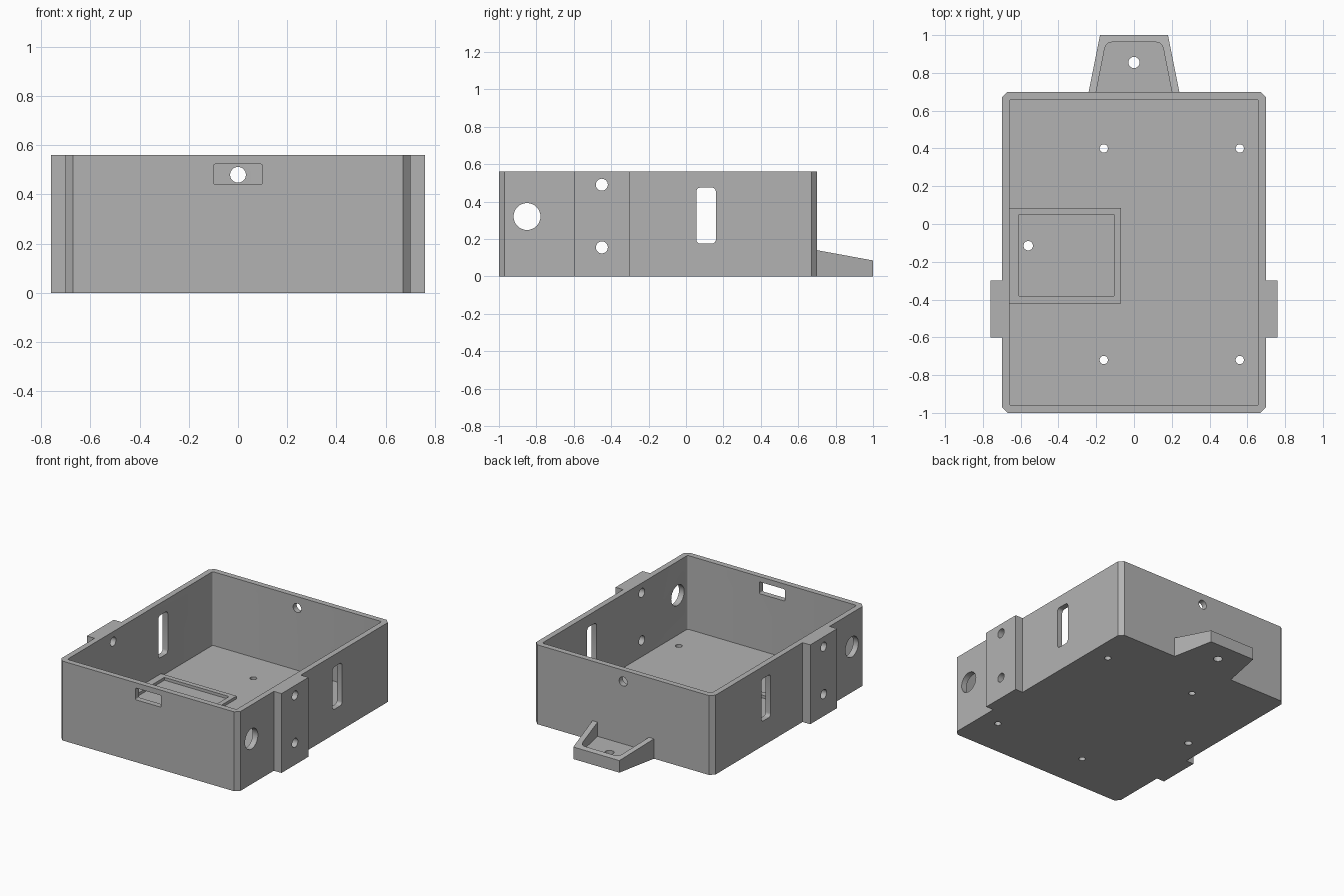
import bpy, bmesh, math

if "Cube" in bpy.data.objects:
    bpy.data.objects.remove(bpy.data.objects["Cube"])

grey = bpy.data.materials.new("light grey plastic")
grey.diffuse_color = (0.45, 0.45, 0.45, 1)
grey.use_nodes = True
grey.node_tree.nodes["Principled BSDF"].inputs["Base Color"].default_value = grey.diffuse_color


def prism(name, axis, outline, a, b):
    """Extrude a 2D outline along an axis from a to b."""
    place = {"x": lambda u, v, w: (w, u, v),
             "y": lambda u, v, w: (u, w, v),
             "z": lambda u, v, w: (u, v, w)}[axis]
    bm = bmesh.new()
    low = [bm.verts.new(place(u, v, a)) for u, v in outline]
    high = [bm.verts.new(place(u, v, b)) for u, v in outline]
    bm.faces.new(low)
    bm.faces.new(high)
    n = len(outline)
    for i in range(n):
        j = (i + 1) % n
        bm.faces.new((low[i], low[j], high[j], high[i]))
    bmesh.ops.recalc_face_normals(bm, faces=bm.faces)
    mesh = bpy.data.meshes.new(name)
    bm.to_mesh(mesh)
    bm.free()
    mesh.materials.append(grey)
    ob = bpy.data.objects.new(name, mesh)
    bpy.context.collection.objects.link(ob)
    return ob


def circle(u, v, r, n=32):
    return [(u + r * math.cos(2 * math.pi * i / n),
             v + r * math.sin(2 * math.pi * i / n)) for i in range(n)]


def rounded(u0, u1, v0, v1, r=0.0, steps=4):
    """Rectangle with rounded corners."""
    if r == 0:
        return [(u0, v0), (u1, v0), (u1, v1), (u0, v1)]
    pts = []
    for k, (cu, cv) in enumerate([(u1 - r, v1 - r), (u0 + r, v1 - r),
                                  (u0 + r, v0 + r), (u1 - r, v0 + r)]):
        for i in range(steps + 1):
            t = math.pi / 2 * (k + i / steps)
            pts.append((cu + r * math.cos(t), cv + r * math.sin(t)))
    return pts


def combine(target, other, operation):
    """Apply a boolean and remove the helper."""
    mod = target.modifiers.new("combine", "BOOLEAN")
    mod.operation = operation
    mod.solver = "EXACT"
    mod.object = other
    bpy.context.view_layer.objects.active = target
    bpy.ops.object.modifier_apply(modifier=mod.name)
    bpy.data.objects.remove(other, do_unlink=True)


def cut(target, axis, outline, a, b):
    combine(target, prism("cutter", axis, outline, a, b), "DIFFERENCE")


# Outer shell with chamfered corners and a full-height pad on each side
half = [(0.67, -1), (0.70, -0.97), (0.70, -0.60), (0.76, -0.60),
        (0.76, -0.30), (0.70, -0.30), (0.70, 0.67), (0.67, 0.70)]
outline = half + [(-x, y) for x, y in reversed(half)]
box = prism("enclosure_box", "z", outline, 0, 0.56)
cut(box, "z", rounded(-0.66, 0.66, -0.96, 0.66, 0.012), 0.04, 0.7)

# Tapered rear tab with a sloping rim and a sunken pocket
tab = prism("rear_tab", "z", [(-0.244, 0.68), (0.244, 0.68), (0.18, 1), (-0.18, 1)], 0, 0.14)
for v in tab.data.vertices:
    if v.co.z > 0.1:
        v.co.z = 0.14 - (v.co.y - 0.70) * 0.055 / 0.30
side = [(0.208, 0.66), (0.157, 0.92), (0.150, 0.943), (0.137, 0.957), (0.117, 0.963)]
cut(tab, "z", side + [(-x, y) for x, y in reversed(side)], 0.04, 0.3)
combine(box, tab, "UNION")

# Raised rectangular frame on the floor
frame = prism("floor_frame", "z", rounded(-0.68, -0.07, -0.42, 0.085), 0.02, 0.06)
cut(frame, "z", rounded(-0.61, -0.105, -0.38, 0.05), 0, 0.1)
combine(box, frame, "UNION")

# Side openings through both walls: cable hole, pad screw holes, slot
cut(box, "x", circle(-0.85, 0.32, 0.072), -1, 1)
for z in (0.155, 0.49):
    cut(box, "x", circle(-0.45, z, 0.032), -1, 1)
cut(box, "x", rounded(0.055, 0.16, 0.175, 0.475, 0.022), -1, 1)

# Front window and rear round hole
cut(box, "y", rounded(-0.10, 0.10, 0.44, 0.523, 0.008), -1.1, -0.8)
cut(box, "y", circle(0, 0.48, 0.032), 0.5, 0.8)

# Floor and tab screw holes
for x, y, r in [(-0.16, 0.40, 0.022), (0.56, 0.40, 0.022), (-0.16, -0.72, 0.022),
                (0.56, -0.72, 0.022), (-0.56, -0.115, 0.025), (0, 0.855, 0.03)]:
    cut(box, "z", circle(x, y, r), -0.1, 0.2)

# Smooth the round holes, keep the edges sharp
bpy.ops.object.select_all(action="DESELECT")
box.select_set(True)
bpy.context.view_layer.objects.active = box
bpy.ops.object.shade_smooth_by_angle(angle=math.radians(30))
